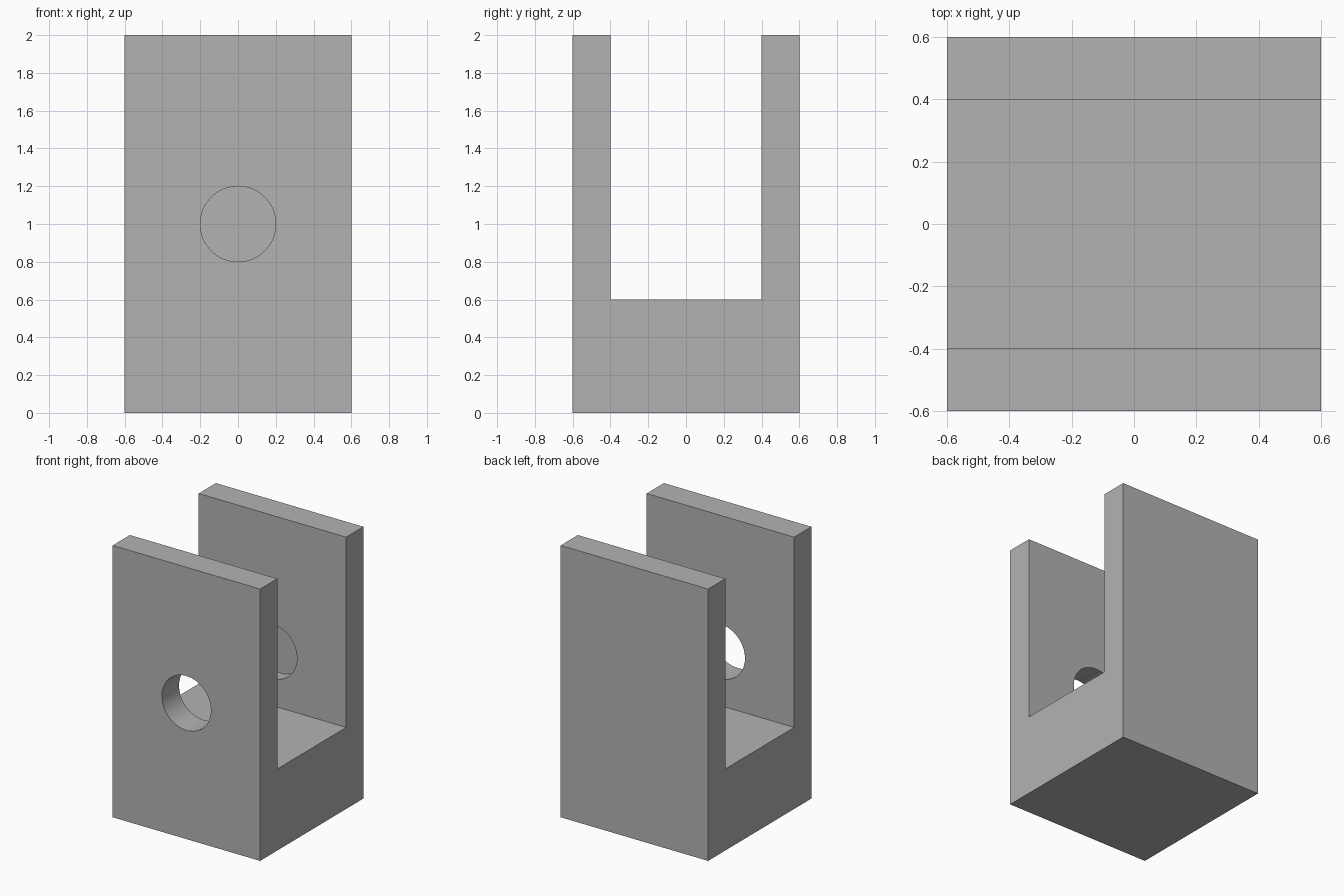
import bpy
import bmesh
from math import radians
from mathutils import Matrix

cube = bpy.data.objects.get("Cube")
if cube:
    bpy.data.objects.remove(cube, do_unlink=True)

HALF, INNER, FLOOR, TOP = 0.6, 0.4, 0.6, 2.0
HOLE_RADIUS, HOLE_HEIGHT = 0.2, 1.0
HOLE_START, HOLE_END = -0.8, 0.5   # ends halfway into the back wall

grey = bpy.data.materials.new("plain_grey")
grey.use_nodes = True
colour = (0.45, 0.45, 0.45, 1)
grey.diffuse_color = colour
grey.node_tree.nodes["Principled BSDF"].inputs["Base Color"].default_value = colour


def make_object(name, bm):
    bmesh.ops.recalc_face_normals(bm, faces=bm.faces)
    mesh = bpy.data.meshes.new(name)
    bm.to_mesh(mesh)
    bm.free()
    mesh.materials.append(grey)
    obj = bpy.data.objects.new(name, mesh)
    bpy.context.collection.objects.link(obj)
    return obj


# U-shaped bracket: half profile (y, z), mirrored and extruded along x
half = [(HALF, 0), (HALF, TOP), (INNER, TOP), (INNER, FLOOR)]
profile = half + [(-y, z) for y, z in reversed(half)]
bm = bmesh.new()
face = bm.faces.new([bm.verts.new((-HALF, y, z)) for y, z in profile])
side = bmesh.ops.extrude_face_region(bm, geom=[face])
moved = [v for v in side["geom"] if isinstance(v, bmesh.types.BMVert)]
bmesh.ops.translate(bm, verts=moved, vec=(2 * HALF, 0, 0))
bracket = make_object("clevis_bracket", bm)

# Pin hole: through the front wall, blind in the back wall
bm = bmesh.new()
place = (Matrix.Translation((0, (HOLE_START + HOLE_END) / 2, HOLE_HEIGHT))
         @ Matrix.Rotation(radians(90), 4, "X"))
bmesh.ops.create_cone(bm, cap_ends=True, segments=64, radius1=HOLE_RADIUS,
                      radius2=HOLE_RADIUS, depth=HOLE_END - HOLE_START, matrix=place)
cutter = make_object("pin_hole_cutter", bm)
cutter.hide_render = True

cut = bracket.modifiers.new("pin_hole", "BOOLEAN")
cut.operation = "DIFFERENCE"
cut.solver = "EXACT"
cut.object = cutter

bpy.ops.object.select_all(action="DESELECT")
bracket.select_set(True)
bpy.context.view_layer.objects.active = bracket
bpy.ops.object.modifier_apply(modifier=cut.name)
bpy.data.objects.remove(cutter, do_unlink=True)
bpy.ops.object.shade_smooth_by_angle(angle=radians(30))
